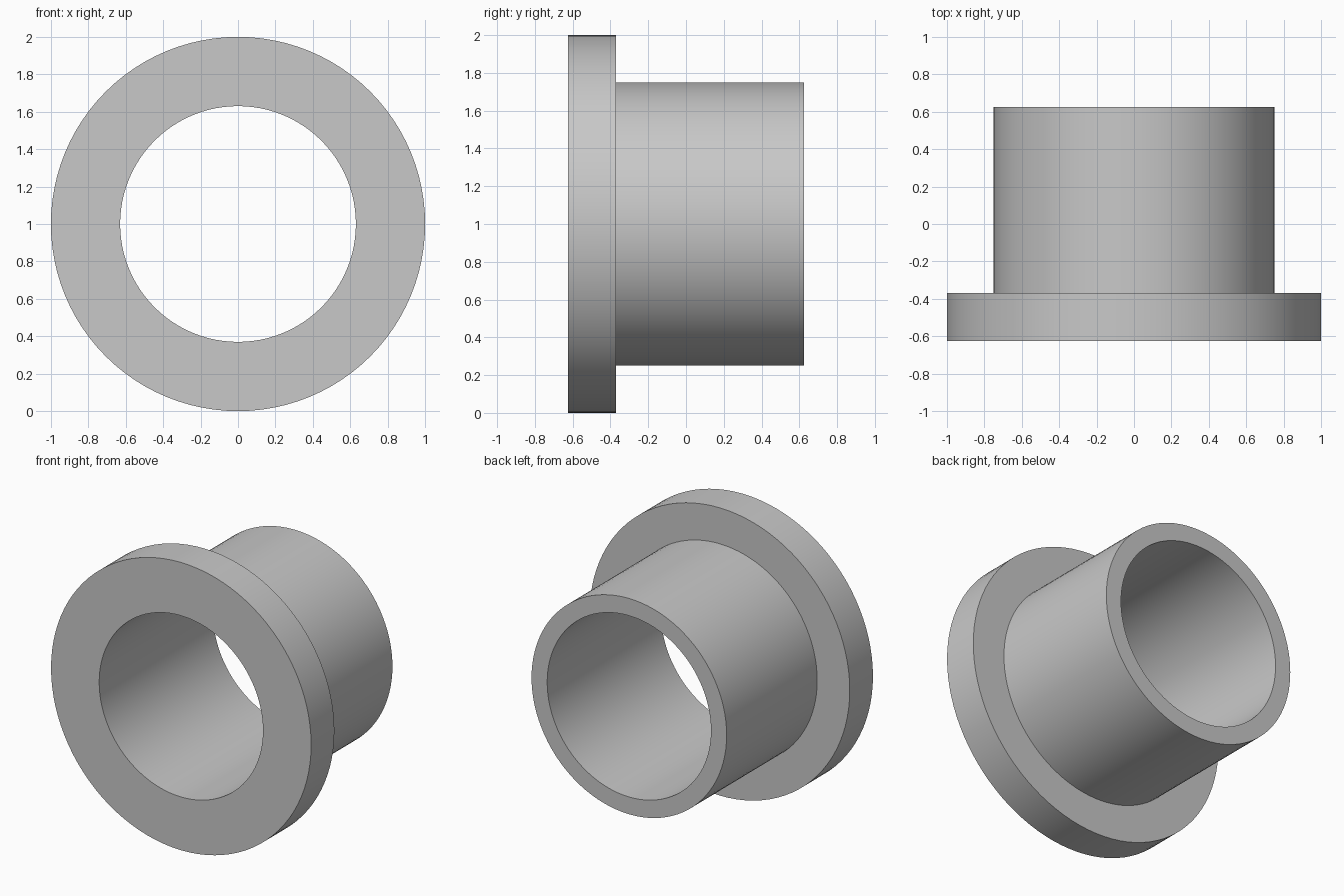
import bpy
import bmesh
from math import cos, sin, tau, radians

cube = bpy.data.objects.get("Cube")
if cube:
    bpy.data.objects.remove(cube, do_unlink=True)

SEGMENTS = 96
BORE, SLEEVE, FLANGE = 0.63, 0.75, 1.0
FRONT, STEP, BACK = -0.625, -0.37, 0.625

# Plain grey material
grey = bpy.data.materials.new("light_grey")
grey.use_nodes = True
colour = (0.58, 0.58, 0.58, 1)
grey.diffuse_color = colour
grey.node_tree.nodes["Principled BSDF"].inputs["Base Color"].default_value = colour


def revolve(name, profile, height):
    """Turn a closed (radius, y) profile around a y axis at the given height."""
    bm = bmesh.new()
    rings = []
    for radius, y in profile:
        rings.append([bm.verts.new((radius * cos(tau * i / SEGMENTS), y,
                                    height + radius * sin(tau * i / SEGMENTS)))
                      for i in range(SEGMENTS)])
    for k, ring in enumerate(rings):
        following = rings[(k + 1) % len(rings)]
        for i in range(SEGMENTS):
            j = (i + 1) % SEGMENTS
            bm.faces.new((ring[i], ring[j], following[j], following[i]))
    bmesh.ops.recalc_face_normals(bm, faces=bm.faces)
    mesh = bpy.data.meshes.new(name)
    bm.to_mesh(mesh)
    bm.free()
    mesh.materials.append(grey)
    obj = bpy.data.objects.new(name, mesh)
    bpy.context.collection.objects.link(obj)
    return obj


# Sleeve with a front flange and a through bore
bushing = revolve("flanged_bushing", [
    (BORE, FRONT), (FLANGE, FRONT), (FLANGE, STEP),
    (SLEEVE, STEP), (SLEEVE, BACK), (BORE, BACK)], FLANGE)

# Smooth walls, crisp rims
bpy.ops.object.select_all(action='DESELECT')
bushing.select_set(True)
bpy.context.view_layer.objects.active = bushing
bpy.ops.object.shade_smooth_by_angle(angle=radians(30))
